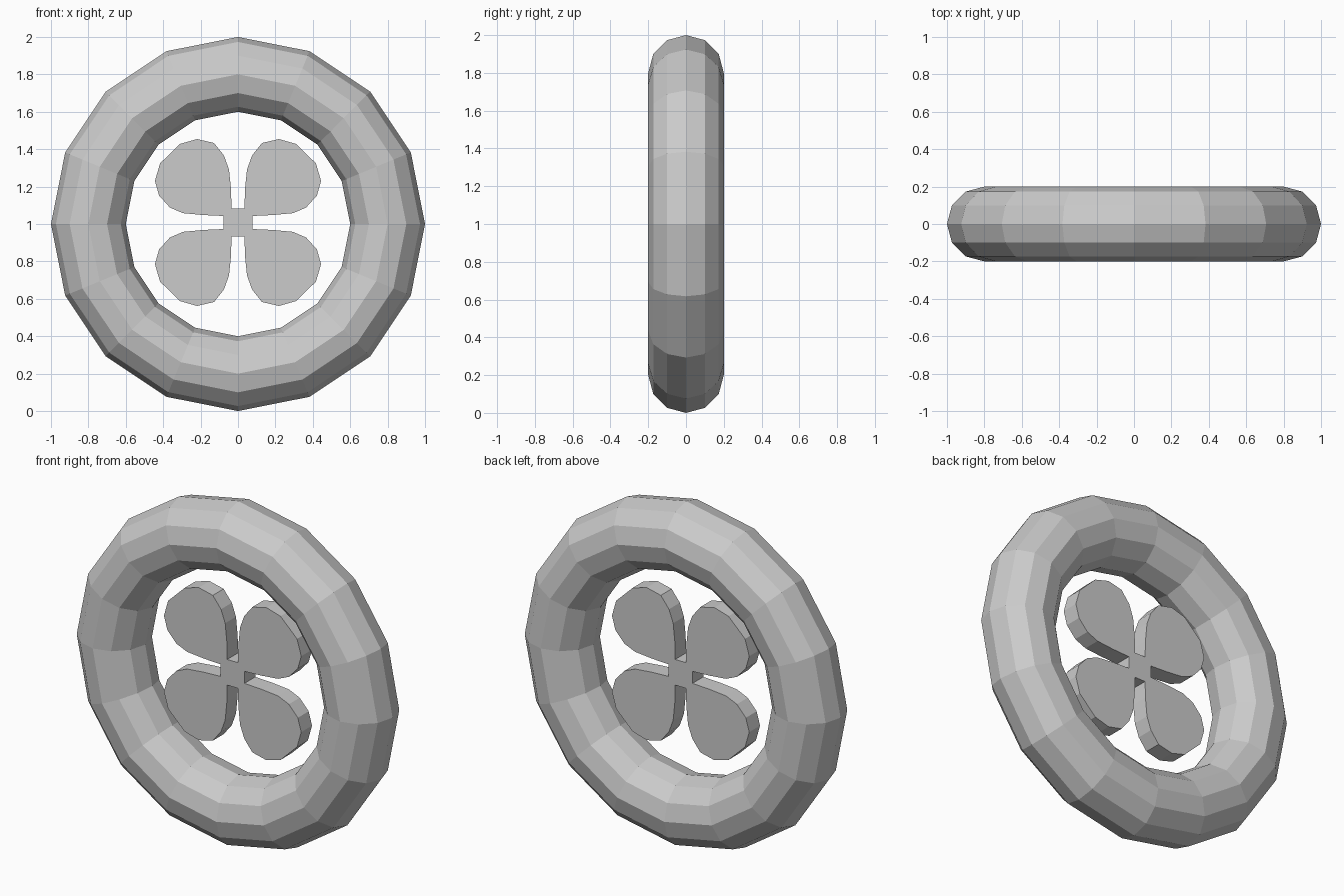
import bpy, bmesh
from math import pi

if "Cube" in bpy.data.objects:
    bpy.data.objects.remove(bpy.data.objects["Cube"])

# Ring: low-poly torus standing upright
bpy.ops.mesh.primitive_torus_add(major_segments=16, minor_segments=12,
                                 major_radius=0.8, minor_radius=0.2,
                                 location=(0, 0, 1), rotation=(pi / 2, 0, 0))
ring = bpy.context.object
ring.name = "ring"
for p in ring.data.polygons:
    p.use_smooth = False

# Clover: one petal outline (upper right, clockwise), mirrored to four
petal = [(.035, .075), (.037, .174), (.048, .283), (.075, .358), (.128, .425),
         (.219, .446), (.31, .42), (.417, .316), (.444, .222), (.422, .144),
         (.364, .08), (.294, .05), (.187, .04), (.077, .035)]


def quadrant(sx, sz):
    pts = [(x * sx, z * sz) for x, z in petal]
    return pts if sx * sz > 0 else pts[::-1]


outline = quadrant(1, 1) + quadrant(1, -1) + quadrant(-1, -1) + quadrant(-1, 1)
half = 0.05
bm = bmesh.new()
face = bm.faces.new([bm.verts.new((x, -half, z)) for x, z in outline])
ext = bmesh.ops.extrude_face_region(bm, geom=[face], use_keep_orig=True)
verts = [g for g in ext["geom"] if isinstance(g, bmesh.types.BMVert)]
bmesh.ops.translate(bm, verts=verts, vec=(0, 2 * half, 0))
bmesh.ops.recalc_face_normals(bm, faces=bm.faces)
mesh = bpy.data.meshes.new("clover")
bm.to_mesh(mesh)
bm.free()
clover = bpy.data.objects.new("clover", mesh)
clover.location = (0, 0, 1.008)
bpy.context.collection.objects.link(clover)
